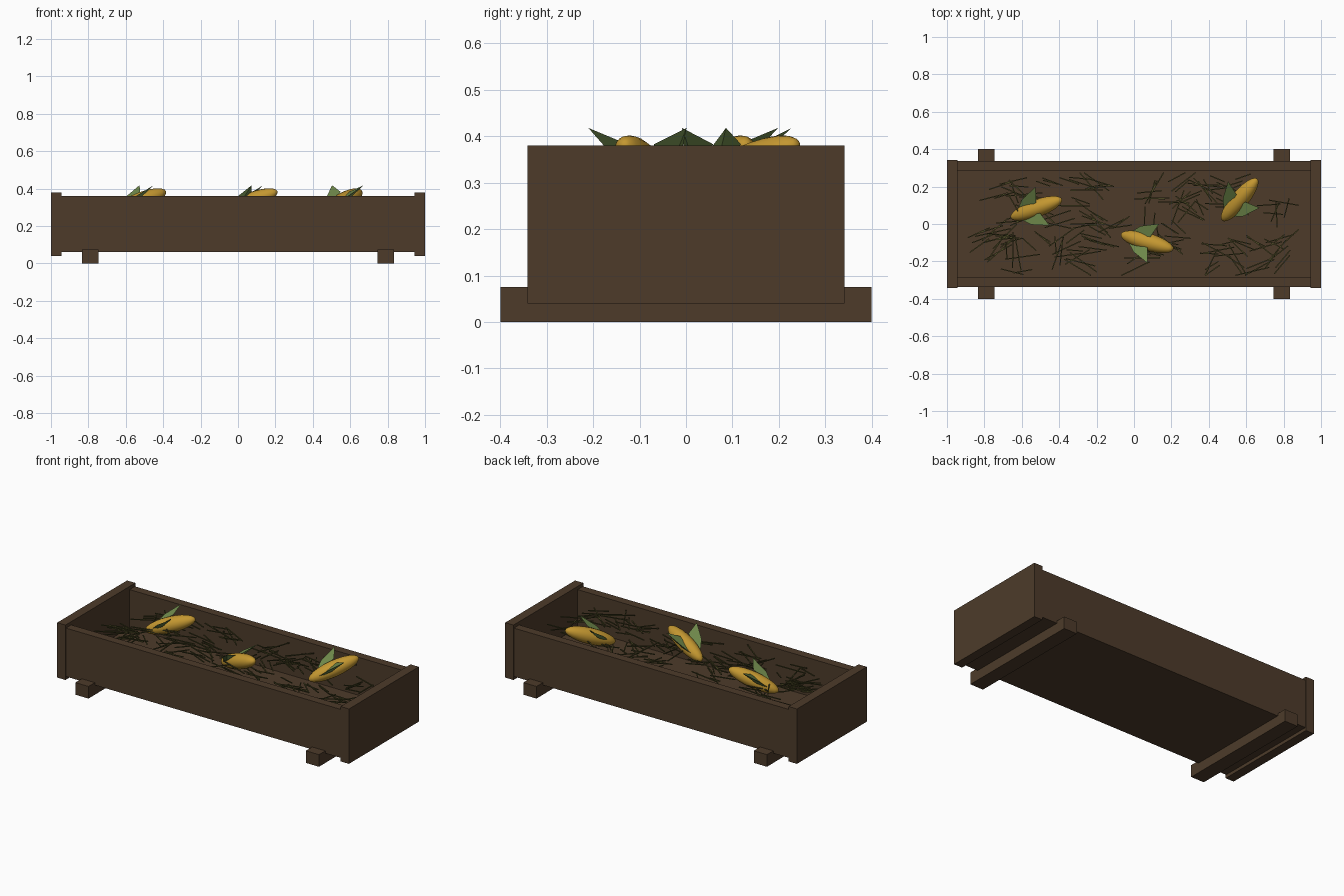
import bpy, bmesh, math, random
from mathutils import Matrix, Vector

if "Cube" in bpy.data.objects:
    bpy.data.objects.remove(bpy.data.objects["Cube"])

random.seed(7)


def material(name, rgb):
    m = bpy.data.materials.new(name)
    m.diffuse_color = (*rgb, 1)
    m.use_nodes = True
    m.node_tree.nodes["Principled BSDF"].inputs["Base Color"].default_value = m.diffuse_color
    return m


WOOD = material("dark_wood", (0.075, 0.044, 0.023))
STRAW = material("dry_straw", (0.07, 0.065, 0.018))
CORN = material("corn_yellow", (0.55, 0.31, 0.03))
LEAF = material("husk_green", (0.16, 0.25, 0.07))


def finish(name, bm, mat):
    me = bpy.data.meshes.new(name)
    bm.normal_update()
    bm.to_mesh(me)
    bm.free()
    me.materials.append(mat)
    ob = bpy.data.objects.new(name, me)
    bpy.context.collection.objects.link(ob)
    return ob


def board(name, x0, x1, y0, y1, z0, z1):
    bm = bmesh.new()
    centre = Vector((x0 + x1, y0 + y1, z0 + z1)) / 2
    size = Matrix.Diagonal((x1 - x0, y1 - y0, z1 - z0, 1))
    bmesh.ops.create_cube(bm, size=1, matrix=Matrix.Translation(centre) @ size)
    return finish(name, bm, WOOD)


# Trough boards
board("floor_board", -0.945, 0.945, -0.29, 0.29, 0.06, 0.125)
for s, side in ((-1, "left"), (1, "right")):
    board(side + "_end_board", *sorted((s * 0.943, s * 1.0)), -0.342, 0.342, 0.04, 0.38)
    board(side + "_foot", s * 0.79 - 0.045, s * 0.79 + 0.045, -0.40, 0.40, 0, 0.075)
for s, side in ((-1, "front"), (1, "back")):
    board(side + "_side_board", -0.943, 0.943, *sorted((s * 0.286, s * 0.338)), 0.06, 0.36)

# Scattered straw, in small bundles sharing a direction
bm = bmesh.new()
for _ in range(62):
    cx, cy = random.uniform(-0.86, 0.84), random.uniform(-0.24, 0.24)
    heading = random.uniform(-0.6, 0.6) if random.random() < 0.6 else random.uniform(0, math.pi)
    for _ in range(3):
        length = random.uniform(0.08, 0.2)
        a = heading + random.uniform(-0.35, 0.35)
        x = max(-0.83, min(0.83, cx + random.uniform(-0.05, 0.05)))
        reach = 0.275 - abs(math.sin(a)) * length / 2
        y = max(-reach, min(reach, cy + random.uniform(-0.04, 0.04)))
        m = (Matrix.Translation((x, y, random.uniform(0.275, 0.325)))
             @ Matrix.Rotation(a, 4, 'Z')
             @ Matrix.Rotation(random.uniform(-0.2, 0.2), 4, 'Y')
             @ Matrix.Diagonal((length, 0.006, 0.005, 1)))
        bmesh.ops.create_cube(bm, size=1, matrix=m)
finish("straw", bm, STRAW)

# Corn cobs tilted upward, each with a pair of husk leaves
cobs = ((-0.522, 0.083, 20), (0.07, -0.095, -16), (0.565, 0.13, 50))
for i, (x, y, deg) in enumerate(cobs, 1):
    place = Matrix.Translation((x, y, 0.333)) @ Matrix.Rotation(math.radians(deg), 4, 'Z')
    bm = bmesh.new()
    bmesh.ops.create_uvsphere(
        bm, u_segments=16, v_segments=12, radius=1,
        matrix=place @ Matrix.Rotation(math.radians(-20), 4, 'Y')
        @ Matrix.Diagonal((0.155, 0.047, 0.047, 1)) @ Matrix.Rotation(math.pi / 2, 4, 'Y'))
    for f in bm.faces:
        f.smooth = True
    finish(f"corn_cob_{i}", bm, CORN)

    bm = bmesh.new()
    for s in (-1, 1):
        base = (-0.11, s * 0.015, -0.04)
        outer = (-0.055, s * 0.072, 0.025)
        tip = (0.035, s * 0.11, 0.085)
        inner = (0.01, s * 0.03, 0.05)
        rim = [bm.verts.new(place @ Vector(p)) for p in (base, outer, tip, inner)]
        under = bm.verts.new(place @ Vector((-0.03, s * 0.06, 0.01)))
        bm.faces.new(rim)
        for k in range(4):
            bm.faces.new((rim[(k + 1) % 4], rim[k], under))
    bmesh.ops.recalc_face_normals(bm, faces=bm.faces[:])
    finish(f"husk_leaves_{i}", bm, LEAF)
